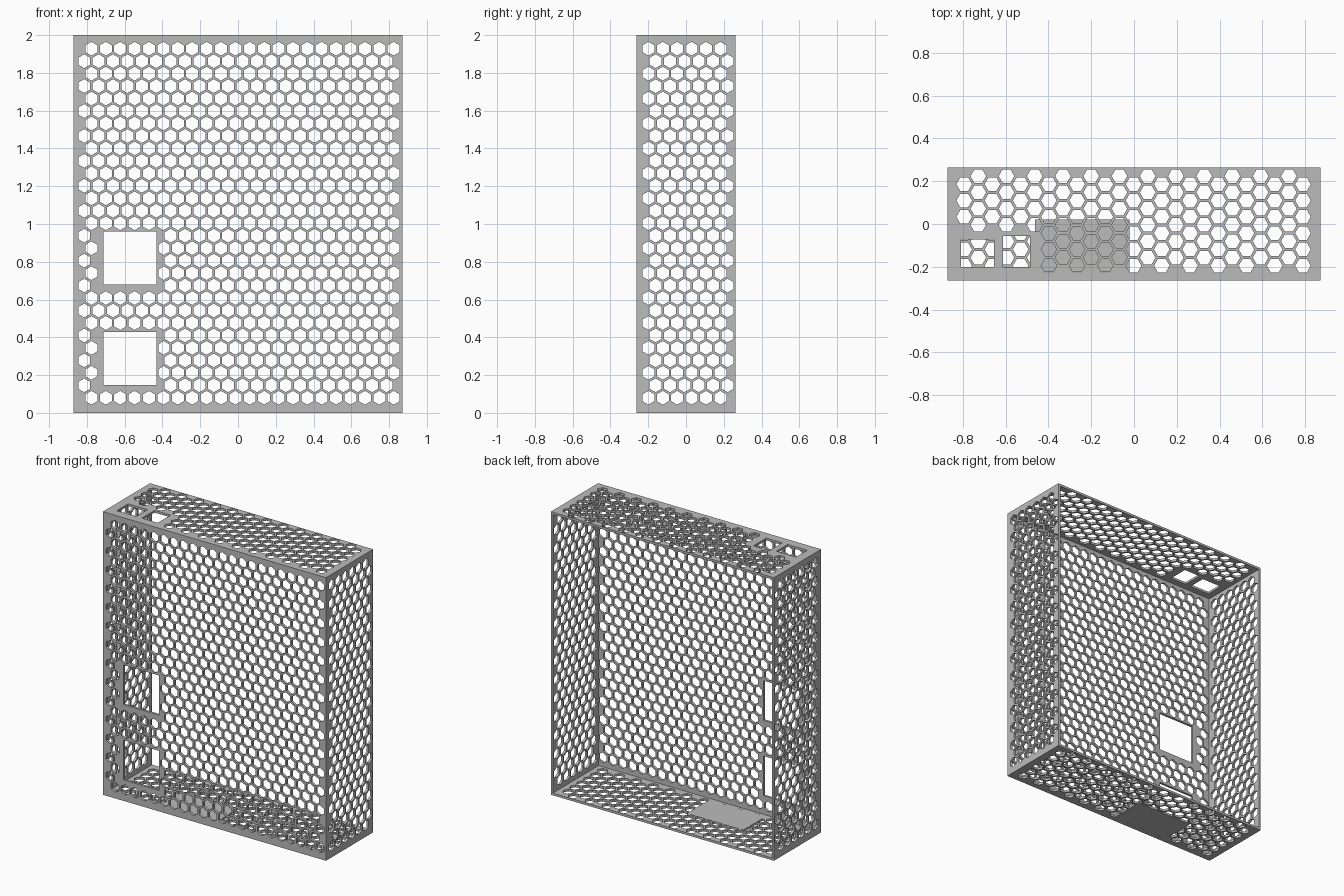
import bpy, bmesh, math

if "Cube" in bpy.data.objects:
    bpy.data.objects.remove(bpy.data.objects["Cube"])

HX, HY, H = 0.872, 0.263, 2.0   # half width, half depth, height
T = 0.016                       # wall thickness
PITCH, ROW, R = 0.0762, 0.066, 0.0365

grey = bpy.data.materials.new("grey")
grey.diffuse_color = (0.5, 0.5, 0.5, 1)
grey.use_nodes = True
grey.node_tree.nodes["Principled BSDF"].inputs["Base Color"].default_value = grey.diffuse_color


def prism(bm, pts, w0, w1, place):
    """Closed prism from a 2D outline, placed in the wall's own plane."""
    lo = [bm.verts.new(place(u, v, w0)) for u, v in pts]
    hi = [bm.verts.new(place(u, v, w1)) for u, v in pts]
    n = len(pts)
    bm.faces.new(lo)
    bm.faces.new(hi)
    for i in range(n):
        j = (i + 1) % n
        bm.faces.new((lo[i], lo[j], hi[j], hi[i]))


def make(name, outlines, w0, w1, place):
    bm = bmesh.new()
    for pts in outlines:
        prism(bm, pts, w0, w1, place)
    bmesh.ops.recalc_face_normals(bm, faces=bm.faces)
    me = bpy.data.meshes.new(name)
    bm.to_mesh(me)
    bm.free()
    me.materials.append(grey)
    ob = bpy.data.objects.new(name, me)
    bpy.context.collection.objects.link(ob)
    return ob


def rect(u0, u1, v0, v1):
    return [(u0, v0), (u1, v0), (u1, v1), (u0, v1)]


def hexagon(u, v):
    return [(u + R * math.sin(k * math.pi / 3), v + R * math.cos(k * math.pi / 3))
            for k in range(6)]


def honeycomb(even, odd, count, v0, rows, solid=()):
    """Staggered hexagons, left out where their centre is in a solid area."""
    cells = []
    for r in range(rows):
        for c in range(count):
            u, v = (odd if r % 2 else even) + c * PITCH, v0 + r * ROW
            if not any(a < u < b and d < v < e for a, b, d, e in solid):
                cells.append(hexagon(u, v))
    return cells


def wall(name, outline, holes, place):
    ob = make(name, [outline], 0, T, place)
    cutter = make(name + "_cutter", holes, -0.02, T + 0.02, place)
    cutter.hide_render = True
    mod = ob.modifiers.new("holes", 'BOOLEAN')
    mod.operation, mod.solver, mod.object = 'DIFFERENCE', 'EXACT', cutter
    dg = bpy.context.evaluated_depsgraph_get()
    me = bpy.data.meshes.new_from_object(ob.evaluated_get(dg))
    ob.modifiers.clear()
    ob.data = me
    bpy.data.objects.remove(cutter)
    return ob


# Front wall with two square openings
openings = [(-0.712, -0.432, z, z + 0.28) for z in (0.148, 0.68)]
solid = [(a - 0.05, b + 0.02, d - 0.02, e + 0.02) for a, b, d, e in openings]
wall("front_wall", rect(-HX, HX, 0, H),
     honeycomb(-0.776, -0.814, 22, 0.08, 29, solid)
     and [[(max(u, -0.42) if -0.43 < u < -0.42 and
            any(d < v < e for a, b, d, e in solid) else u, v) for u, v in h]
          for h in honeycomb(-0.776, -0.814, 22, 0.08, 29, solid)]
     + [rect(*o) for o in openings],
     lambda u, v, w: (u, -HY + w, v))

# Side walls
for name, s in (("left_wall", -1), ("right_wall", 1)):
    wall(name, rect(-HY, HY, 0, H), honeycomb(-0.199, -0.161, 6, 0.08, 29),
         lambda u, v, w, s=s: (s * (HX - w), u, v))

# Top wall with two small socket openings
wall("top_wall", rect(-HY, HY, -HX, HX),
     honeycomb(-0.195, -0.157, 6, -0.794, 25, [(-1, -0.025, -1, -0.44)])
     + [rect(-0.2, -0.073, -0.808, -0.655), rect(-0.2, -0.057, -0.612, -0.487)],
     lambda u, v, w: (v, u, H - w))

# Floor with a solid mounting plate
floor_place = lambda u, v, w: (v, u, w)
wall("floor", rect(-HY, HY, -HX, HX),
     honeycomb(-0.195, -0.157, 6, -0.794, 25), floor_place)
make("mounting_plate", [rect(-0.225, 0.022, -0.463, -0.022)], 0, T, floor_place)
